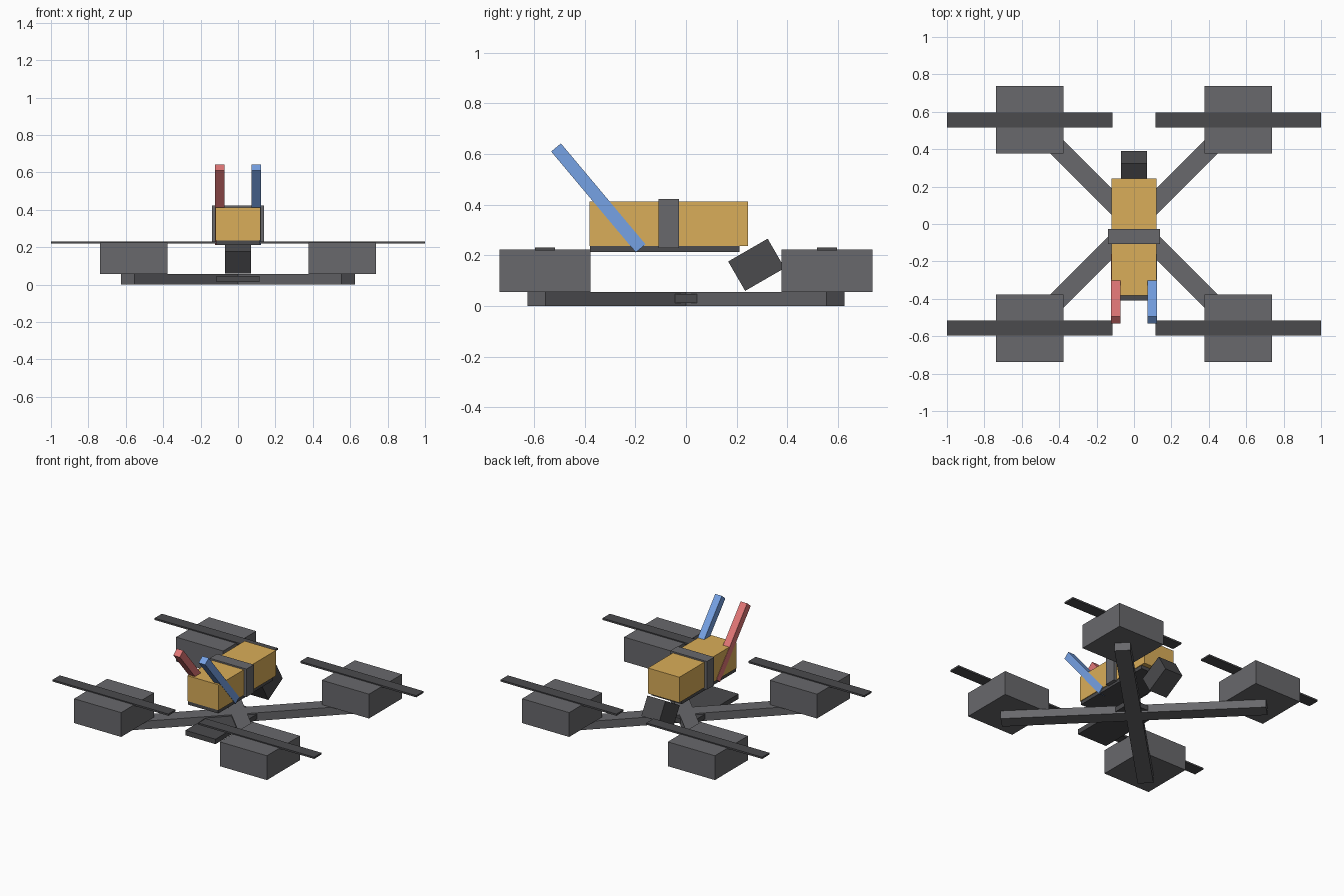
import bpy, bmesh
from math import radians, cos, sin, pi

if "Cube" in bpy.data.objects:
    bpy.data.objects.remove(bpy.data.objects["Cube"])


def material(name, rgb):
    m = bpy.data.materials.new(name)
    m.diffuse_color = (*rgb, 1)
    m.use_nodes = True
    m.node_tree.nodes["Principled BSDF"].inputs["Base Color"].default_value = m.diffuse_color
    return m


GREY = material("frame_grey", (0.14, 0.14, 0.15))
DARK = material("dark_grey", (0.07, 0.07, 0.075))
GOLD = material("gold", (0.70, 0.42, 0.10))
RED = material("red", (0.75, 0.18, 0.18))
BLUE = material("blue", (0.18, 0.36, 0.78))


def finish(name, bm, mat):
    bmesh.ops.recalc_face_normals(bm, faces=bm.faces)
    mesh = bpy.data.meshes.new(name)
    bm.to_mesh(mesh)
    bm.free()
    mesh.materials.append(mat)
    ob = bpy.data.objects.new(name, mesh)
    bpy.context.collection.objects.link(ob)
    return ob


def box(name, center, size, mat, tilt=0):
    """Box with a full size and a tilt in degrees about x."""
    bm = bmesh.new()
    bmesh.ops.create_cube(bm, size=1)
    bmesh.ops.scale(bm, vec=size, verts=bm.verts)
    ob = finish(name, bm, mat)
    ob.location = center
    ob.rotation_euler.x = radians(tilt)
    return ob


# Crossed arms: one X-shaped outline, extruded upward
half_w, reach, thick = 0.05, 0.834, 0.056
bm = bmesh.new()
outline = []
for k in range(4):
    a = pi / 4 + k * pi / 2
    for u, v in ((half_w, -half_w), (reach, -half_w), (reach, half_w)):
        outline.append(bm.verts.new((u * cos(a) - v * sin(a),
                                     u * sin(a) + v * cos(a), 0)))
face = bm.faces.new(outline)
ext = bmesh.ops.extrude_face_region(bm, geom=[face])
bmesh.ops.translate(bm, vec=(0, 0, thick),
                    verts=[g for g in ext["geom"] if isinstance(g, bmesh.types.BMVert)])
finish("crossed_arms", bm, GREY)

# Motors and propeller blades at the four corners
for sy, end in ((-1, "front"), (1, "back")):
    for sx, side in ((-1, "left"), (1, "right")):
        x, y = sx * 0.557, sy * 0.557
        box(f"{end}_{side}_motor", (x, y, 0.14), (0.36, 0.36, 0.168), GREY)
        box(f"{end}_{side}_propeller", (x, y, 0.225), (0.886, 0.08, 0.012), DARK)

# Body plates
box("bottom_plate", (0, -0.155, 0.03), (0.23, 0.51, 0.034), DARK)
box("top_plate", (0, -0.084, 0.225), (0.23, 0.592, 0.024), DARK)

# Battery and strap
box("battery", (0, -0.069, 0.325), (0.24, 0.626, 0.176), GOLD)
box("battery_strap", (0, -0.068, 0.326), (0.28, 0.08, 0.194), GREY)

# Tilted camera at the back
box("camera", (0, 0.278, 0.163), (0.138, 0.18, 0.134), DARK, 30)

# Pair of slanted antennas
for sx, side, mat in ((-1, "left", RED), (1, "right", BLUE)):
    box(f"{side}_antenna", (sx * 0.097, -0.346, 0.427), (0.05, 0.05, 0.52), mat, 40)
